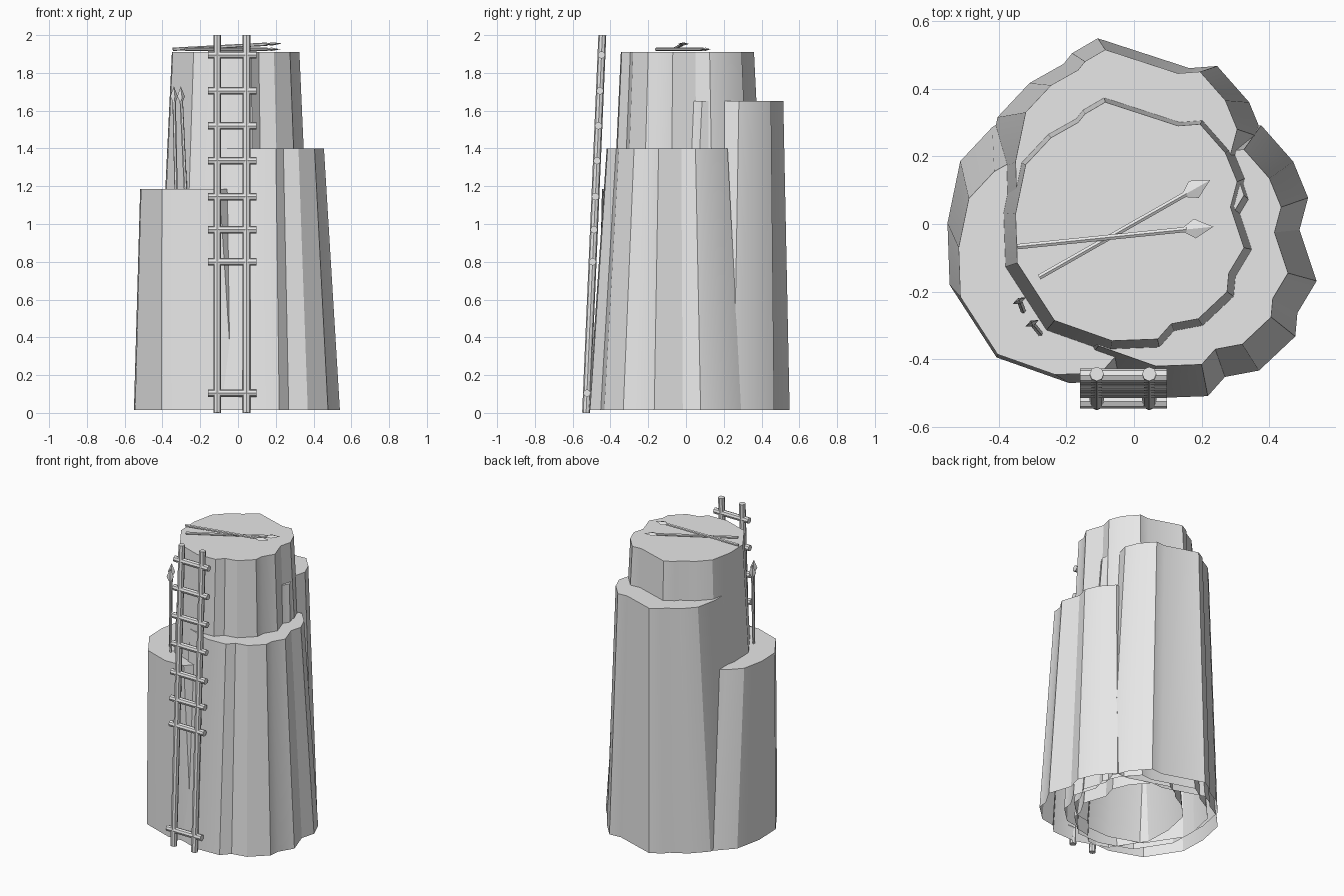
import bpy, bmesh, math
from mathutils import Vector

if "Cube" in bpy.data.objects:
    bpy.data.objects.remove(bpy.data.objects["Cube"])

stone = bpy.data.materials.new("stone grey")
stone.use_nodes = True
GREY = (0.8, 0.8, 0.8, 1)
stone.diffuse_color = GREY
stone.node_tree.nodes["Principled BSDF"].inputs["Base Color"].default_value = GREY

# Craggy cross-section shared by all rock columns
OUTLINE = [(-.085, .36), (.13, .29), (.195, .295), (.27, .21), (.305, .125),
           (.285, .05), (.325, -.07), (.28, -.145), (.275, -.2), (.19, -.28),
           (.11, -.295), (.07, -.34), (-.065, -.345), (-.235, -.285),
           (-.345, -.115), (-.35, .03), (-.32, .175), (-.245, .255),
           (-.165, .3), (-.145, .325)]
BASE_Z, FLARE = 0.015, 1.26


def finish(name, bm, angle=30):
    bmesh.ops.recalc_face_normals(bm, faces=bm.faces)
    mesh = bpy.data.meshes.new(name)
    bm.to_mesh(mesh)
    bm.free()
    mesh.materials.append(stone)
    obj = bpy.data.objects.new(name, mesh)
    bpy.context.collection.objects.link(obj)
    bpy.ops.object.select_all(action='DESELECT')
    bpy.context.view_layer.objects.active = obj
    obj.select_set(True)
    bpy.ops.object.shade_smooth_by_angle(angle=math.radians(angle))
    return obj


def column(name, height, top, base):
    """Flared rock column with a flat top and an open bottom."""
    bm = bmesh.new()
    upper = [bm.verts.new((x + top[0], y + top[1], height)) for x, y in OUTLINE]
    lower = [bm.verts.new((x * FLARE + base[0], y * FLARE + base[1], BASE_Z))
             for x, y in OUTLINE]
    bm.faces.new(upper)
    for i in range(len(OUTLINE)):
        j = (i + 1) % len(OUTLINE)
        bm.faces.new((upper[i], upper[j], lower[j], lower[i]))
    finish(name, bm)


def add_rod(bm, a, b, radius, sides=8):
    a, b = Vector(a), Vector(b)
    new = bmesh.ops.create_cone(bm, cap_ends=True, segments=sides, radius1=radius,
                                radius2=radius, depth=(b - a).length)["verts"]
    turn = (b - a).to_track_quat('Z', 'Y')
    for v in new:
        v.co = turn @ v.co + (a + b) / 2


def spear(name, tail, neck, flat_normal, radius=0.009, length=0.1, width=0.058):
    """Thin shaft with a flattened diamond head."""
    bm = bmesh.new()
    add_rod(bm, tail, neck, radius, 6)
    tail, neck = Vector(tail), Vector(neck)
    along = (neck - tail).normalized()
    side = along.cross(Vector(flat_normal)).normalized()
    up = side.cross(along)
    start = neck - along * 0.02
    mid = start + along * length * 0.45
    rim = [bm.verts.new(p) for p in (start, mid + side * width / 2,
                                     start + along * length, mid - side * width / 2)]
    for s in (1, -1):
        peak = bm.verts.new(mid + up * 0.009 * s)
        for i in range(4):
            bm.faces.new((rim[i], rim[(i + 1) % 4], peak))
    finish(name, bm)


# Rock columns
column("main_column", 1.91, (0, 0), (0, 0))
column("right_hand_column", 1.40, (.13, -.075), (.13, -.08))
column("back_column", 1.65, (0, .155), (0, .095))
column("left_hand_column", 1.185, (-.168, -.10), (-.11, -.035))


# Ladder leaning on the front
def ladder_y(z):
    return -.529 + .043 * z


bm = bmesh.new()
for x in (-.11, .045):
    add_rod(bm, (x, ladder_y(0), 0), (x, ladder_y(2), 2), .021)
finish("ladder_rails", bm)
bm = bmesh.new()
for z in (.105, .8, .97, 1.145, 1.335, 1.52, 1.705, 1.895):
    add_rod(bm, (-.16, ladder_y(z), z), (.097, ladder_y(z), z), .02)
finish("ladder_rungs", bm)

# Crossed spears on the summit
spear("lower_spear", (-.28, -.157, 1.925), (.155, .09, 1.925), (0, 0, 1))
spear("upper_spear", (-.345, -.067, 1.925), (.155, -.016, 1.952), (0, 0, 1))

# Spears standing on the low ledge, leaning on the main column
spear("standing_spear_outer", (-.328, -.255, 1.18), (-.338, -.228, 1.65), (.5, -1, 0), width=.045)
spear("standing_spear_inner", (-.278, -.322, 1.18), (-.3, -.295, 1.65), (.5, -1, 0), width=.045)
